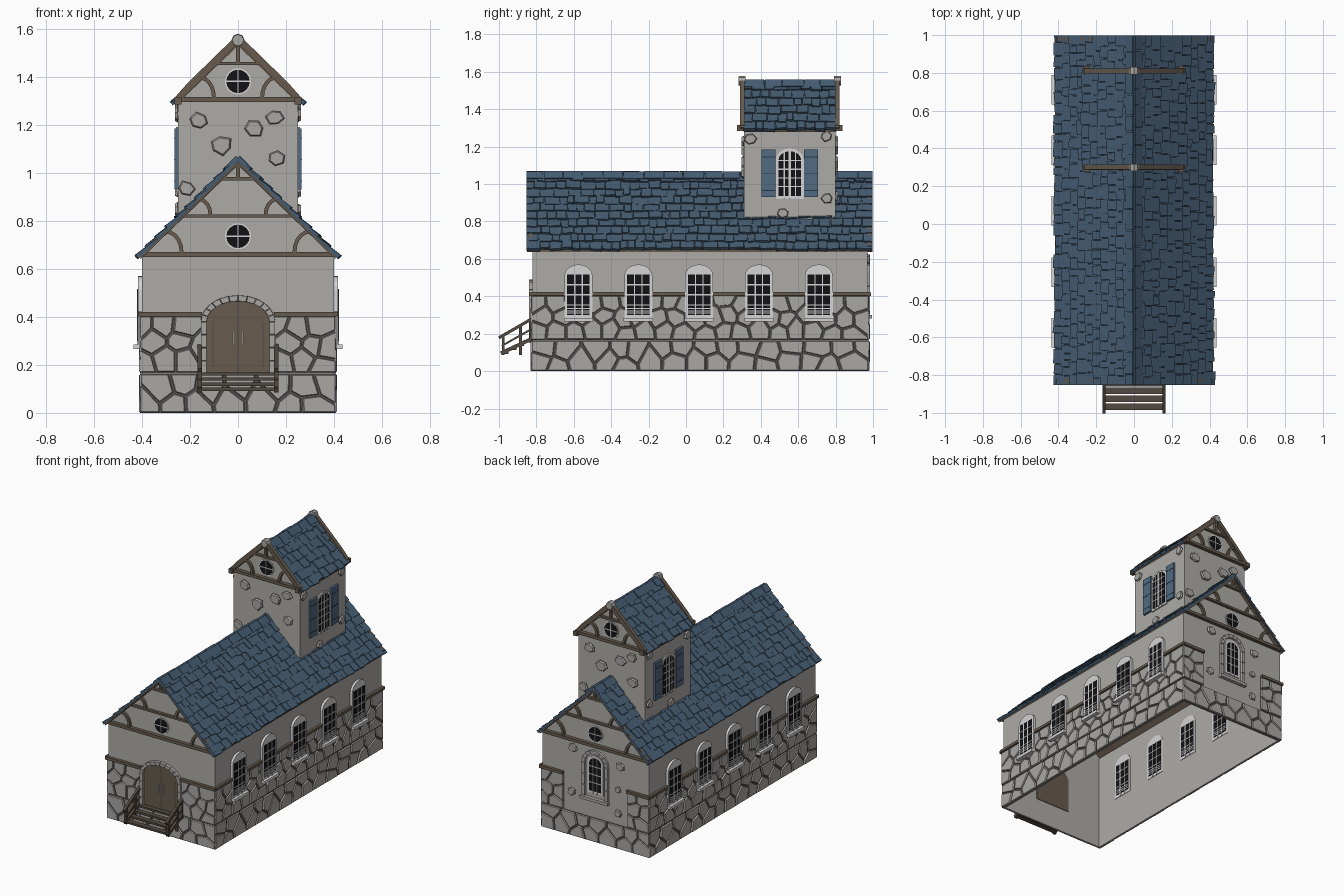
import bpy, bmesh, math, random
from mathutils import Matrix, Vector

if "Cube" in bpy.data.objects:
    bpy.data.objects.remove(bpy.data.objects["Cube"])
random.seed(7)

COLORS = {"plaster": (.42, .41, .385), "stone": (.40, .39, .37), "mortar": (.10, .093, .083),
          "timber": (.135, .105, .078), "dark_timber": (.085, .067, .052), "slate_blue": (.062, .112, .175),
          "slate_gap": (.022, .036, .055), "white_trim": (.66, .66, .66), "black_glass": (.006, .006, .008),
          "shutter_blue": (.085, .145, .225)}
MATS = {}
for n, c in COLORS.items():
    MATS[n] = bpy.data.materials.new(n)
    MATS[n].diffuse_color = (*c, 1)
parts = {}


def axes(U, V, origin):
    N = U.cross(V)
    m = Matrix((U, V, N)).transposed().to_4x4()
    m.translation = origin
    return m


def frame(face, dist):
    """Wall frame: u along the wall, v up, d outwards."""
    U = {"front": (1, 0, 0), "right": (0, 1, 0), "back": (-1, 0, 0), "left": (0, -1, 0)}[face]
    U, Z = Vector(U), Vector((0, 0, 1))
    return axes(U, Z, U.cross(Z) * dist)


def prism(name, mat, fr, poly, d0, d1, inset=0.0):
    if (name, mat) not in parts:
        parts[(name, mat)] = bmesh.new()
    bm, n = parts[(name, mat)], len(poly)
    cu, cv = sum(p[0] for p in poly) / n, sum(p[1] for p in poly) / n
    k = 1 - inset
    lo = [bm.verts.new(fr @ Vector((u, v, d0))) for u, v in poly]
    hi = [bm.verts.new(fr @ Vector((cu + (u - cu) * k, cv + (v - cv) * k,
                                    d1(u, v) if callable(d1) else d1))) for u, v in poly]
    bm.faces.new(lo[::-1])
    bm.faces.new(hi)
    for i in range(n):
        j = (i + 1) % n
        bm.faces.new((lo[i], lo[j], hi[j], hi[i]))


def rect(u0, u1, v0, v1):
    return [(u0, v0), (u1, v0), (u1, v1), (u0, v1)]


def circle(u, v, r, n=16):
    return [(u + r * math.cos(2 * math.pi * i / n), v + r * math.sin(2 * math.pi * i / n)) for i in range(n)]


def arch(c, hw, v0, spring, rise, n=10, jamb=1):
    right = [(c + hw, v0 + (spring - v0) * i / jamb) for i in range(jamb)]
    top = [(c + hw * math.cos(math.pi * i / n), spring + rise * math.sin(math.pi * i / n)) for i in range(n + 1)]
    return right + top + [(2 * c - u, v) for u, v in right[::-1]]


def strip(pts, w):
    L, R = [], []
    for i, p in enumerate(pts):
        a, b = Vector(pts[max(i - 1, 0)]), Vector(pts[min(i + 1, len(pts) - 1)])
        t = (b - a).normalized() * w / 2
        L.append((p[0] - t.y, p[1] + t.x))
        R.append((p[0] + t.y, p[1] - t.x))
    return R + L[::-1]


def ring(name, mat, fr, inner, outer, d0, d1, inset):
    for i in range(len(inner) - 1):
        prism(name, mat, fr, [outer[i], outer[i + 1], inner[i + 1], inner[i]], d0, d1, inset)


def clip(poly, mid, nrm):
    out = []
    for i, p in enumerate(poly):
        q = poly[(i + 1) % len(poly)]
        a, b = (p - mid).dot(nrm), (q - mid).dot(nrm)
        if a <= 0:
            out.append(p)
        if a * b < 0:
            out.append(p.lerp(q, a / (a - b)))
    return out


def masonry(fr, u0, u1, v0, v1, du, dv):
    """Irregular stones: cells of a jittered grid with mortar gaps."""
    prism("mortar_bed", "mortar", fr, rect(u0, u1, v0, v1), 0, .003)
    nu, nv = max(1, round((u1 - u0) / du)), max(1, round((v1 - v0) / dv))
    su, sv = (u1 - u0) / nu, (v1 - v0) / nv
    seeds = [Vector((u0 + su * (i + .5 + (.25 if j % 2 else -.25) + random.uniform(-.28, .28)),
                     v0 + sv * (j + .5 + random.uniform(-.3, .3)))) for i in range(nu) for j in range(nv)]
    for s in seeds:
        poly = [Vector(p) for p in rect(u0, u1, v0 + .002, v1 - .002)]
        for t in seeds:
            if t is not s and (t - s).length < 4 * max(su, sv):
                nrm = (t - s).normalized()
                poly = clip(poly, (s + t) / 2 - nrm * .0035, nrm)
        if len(poly) > 2:
            prism("wall_stones", "stone", fr, [tuple(p) for p in poly], .001, random.uniform(.009, .013), .09)


def loose_stones(fr, spots):
    for u, v, r in spots:
        a0 = random.random()
        poly = [(u + 1.15 * r * q * math.cos(a0 + i * math.pi / 3), v + r * q * math.sin(a0 + i * math.pi / 3))
                for i in range(6) for q in [random.uniform(.85, 1.15)]]
        prism("loose_stone_bed", "mortar", fr, poly, 0, .003)
        prism("loose_stones", "stone", fr, poly, 0, .012, .2)


def window(name, fr, c, hw, v0, spring, rise, base, cols=3, rows=4, rail=True):
    """Arched white surround, dark pane and glazing bars, seen from both sides."""
    prism(name + "_frame", "white_trim", fr, arch(c, hw, v0, spring, rise), -.013, base)
    g, top = hw - .015, spring + (rise * .1 if rail else rise * .7)
    pane = rect(c - g, c + g, v0 + .02, top) if rail else arch(c, g, v0 + .015, spring, rise - .015)
    prism(name + "_pane", "black_glass", fr, pane, -.015, base + .002)
    for i in range(1, cols):
        u = c - g + 2 * g * i / cols
        prism(name + "_bars", "white_trim", fr, rect(u - .003, u + .003, v0, top), -.017, base + .005)
    lines = [v0 + .02 + (top - v0 - .02) * j / rows for j in range(1, rows)]
    for v in lines + ([v0 + .03, v0 + .042, v0 + .054] if rail else []):
        prism(name + "_bars", "white_trim", fr, rect(c - g, c + g, v - .003, v + .003), -.017, base + .005)


def gable(fr, half, zb, zp, collars, braces, round_z):
    """Half-timbered gable with a round window."""
    B = lambda poly, d=.018: prism("gable_timbers", "timber", fr, poly, 0, d)
    edge = lambda z: half * (zp - z) / (zp - zb)
    B(rect(-half - .012, half + .012, zb - .01, zb + .01), .024)
    for z in collars:
        B(rect(-edge(z), edge(z), z - .007, z + .007))
    B(rect(-.008, .008, collars[-1], zp - .01))
    for s in (-1, 1):
        B(strip([(s * half, zb), (0, zp)], .02), .02)
        for bx, bz, w, h in braces:
            B(strip([(s * (bx + w * (1 - math.cos(t * math.pi / 10))), bz + h * math.sin(t * math.pi / 10))
                     for t in range(6)], .016))
    prism("round_window_frame", "white_trim", fr, circle(0, round_z, .055), -.013, .006)
    prism("round_window_pane", "black_glass", fr, circle(0, round_z, .049), -.014, .008)
    for poly in (rect(-.05, .05, round_z - .003, round_z + .003), rect(-.003, .003, round_z - .05, round_z + .05)):
        prism("round_window_bars", "white_trim", fr, poly, -.015, .011)


def roof(name, half, ze, zr, y0, y1, rows):
    """Boarded chevron covered with overlapping random slates."""
    t = .012
    prism(name + "_boards", "timber", frame("front", 0), [(half, ze), (0, zr), (-half, ze), (-half, ze - t),
                                                          (0, zr - t), (half, ze - t)], -y1 + .004, -y0 - .004)
    L = math.hypot(half, zr - ze)
    for s in (1, -1):
        V = Vector((-s * half, 0, zr - ze)).normalized()
        fr = axes(Vector((0, s, 0)), V, Vector((s * half, 0, ze)))
        a, b = sorted((s * y0, s * y1))
        prism(name + "_underlay", "slate_gap", fr, rect(a + .003, b - .003, 0, L), -.001, .005)
        row = L / rows
        for r in range(rows + 1):
            u = a
            while u < b - .001:
                cap = r == rows
                e = u + (random.uniform(.08, .12) if cap else random.uniform(.035, .085))
                e = b if e > b - .03 else e
                v0 = (L - .045) if cap else r * row - random.uniform(0, .012)
                v1 = L + .008 if cap else min(v0 + row * 1.25, L)
                h = random.uniform(.016, .021) if cap else random.uniform(.013, .021)
                top = (lambda u_, v_, h=h: h) if cap else \
                    (lambda u_, v_, h=h, v0=v0, v1=v1: h - .01 * (v_ - v0) / (v1 - v0))
                k = random.uniform(-.006, .006) * (not cap)
                prism(name + "_slates", "slate_blue", fr,
                      [(u + .002, v0), (e - .002, v0 + k), (e - .002, v1), (u + .002, v1)], 0, top)
                u = e


# Nave walls: open underneath, thin shell
FR, BK = frame("front", .82), frame("back", .97)
for fr in (FR, BK):
    prism("nave_walls", "plaster", fr, [(-.40, 0), (.40, 0), (.40, .645), (0, 1.037), (-.40, .645)], -.01, 0)
    masonry(fr, -.408, .408, 0, .163, .12, .08)
    gable(fr, .40, .66, 1.045, (.82, .975), ((.235, .67, .065, .085), (.115, .827, .055, .065)), .735)
for fr, e in ((FR, .15), (BK, .24)):
    for a, b in ((-.408, -e), (e, .408)):
        masonry(fr, a, b, .167, .405, .095, .08)
        prism("wall_beams", "timber", fr, rect(min(a, b) - .006 * (a < 0), b + .006 * (b > .4), .402, .421), 0, .02)

# Long sides with five windows each
for face, s in (("right", 1), ("left", -1)):
    fr = frame(face, .40)
    a, b = sorted((-.82 * s, .97 * s))
    prism("nave_walls", "plaster", fr, rect(a, b, 0, .65), -.01, 0)
    masonry(fr, a - .008, b + .008, 0, .163, .12, .08)
    masonry(fr, a - .008, b + .008, .167, .405, .1, .08)
    cs = sorted(s * y for y in (-.575, -.255, .07, .39, .71))
    stops = [a - .012] + [q for c in cs for q in (c - .075, c + .075)] + [b + .012]
    for p, q in zip(stops[::2], stops[1::2]):
        prism("wall_beams", "timber", fr, rect(p, q, .405, .423), 0, .018)
    for c in cs:
        window("side_window", fr, c, .075, .28, .51, .06, .016)
        prism("window_sills", "white_trim", fr, rect(c - .078, c + .078, .265, .285), 0, .036)

# Back window in a stone niche
window("back_window", BK, 0, .06, .33, .53, .055, .006, 3, 4, False)
ring("back_niche", "stone", BK, arch(0, .075, .30, .53, .07, 8, 3), arch(0, .1, .30, .53, .095, 8, 3), 0, .014, .06)
prism("back_niche_sill", "stone", BK, rect(-.105, .105, .28, .30), 0, .025)
loose_stones(BK, [(-.17, .6, .03), (.19, .56, .03), (-.18, .3, .028), (.17, .24, .025), (.17, .4, .022)])

# Door with stone surround
prism("door", "timber", FR, arch(0, .132, .163, .38, .085, 14), -.014, .006)
ring("door_surround", "stone", FR, arch(0, .13, .163, .38, .085, 12, 4), arch(0, .155, .163, .38, .11, 12, 4), 0, .02, .07)
prism("door_seam", "dark_timber", FR, rect(-.002, .002, .165, .462), 0, .008)
for s in (-1, 1):
    prism("door_grooves", "dark_timber", FR, rect(s * .105 - .002, s * .105 + .002, .19, .38), 0, .0075)
    prism("door_handles", "white_trim", FR, rect(s * .02 - .003, s * .02 + .003, .28, .34), 0, .018)

# Wooden stairs with railings
SIDE = frame("right", 0)
for i in range(4):
    y, z = -.985 + i * .042, .092 + i * .021
    prism("stair_treads", "dark_timber", SIDE, rect(y, y + .036, z, z + .013), -.16, .16)
for s in (-1, 1):
    d0, d1 = sorted((s * .15, s * .168))
    for poly in (strip([(-.99, .095), (-.82, .175)], .02), strip([(-1, .178), (-.82, .282)], .016),
                 strip([(-.985, .135), (-.82, .228)], .01), rect(-.985, -.97, .085, .195),
                 rect(-.893, -.878, .085, .25), rect(-.837, -.822, .15, .275)):
        prism("stair_railings", "dark_timber", SIDE, poly, d0, d1)

# Tower walls, gables and loose stones
TF, TB = frame("front", -.31), frame("back", .80)
for fr in (TF, TB):
    prism("tower_walls", "plaster", fr, [(-.25, .80), (.25, .80), (.25, 1.289), (0, 1.528), (-.25, 1.289)], -.01, 0)
    gable(fr, .25, 1.305, 1.55, (1.455,), ((.10, 1.31, .055, .085),), 1.38)
    for s in (-1, 1):  # barge boards with flared feet
        prism("barge_boards", "timber", fr, strip([(s * .262, 1.295), (s * .2, 1.365), (0, 1.56)], .026), -.004, .022)
        prism("barge_feet", "timber", fr, rect(s * .25 - .014, s * .25 + .014, 1.285, 1.315), -.005, .036)
    prism("gable_finials", "stone", fr, circle(0, 1.552, .027, 8), -.008, .03, .1)
    loose_stones(fr, [(-.163, 1.215, .036), (-.07, 1.115, .042), (.07, 1.185, .036), (.155, 1.23, .034),
                      (.16, 1.06, .036), (-.215, .935, .032)])

# Tower sides with shuttered windows
for face, s in (("right", 1), ("left", -1)):
    fr = frame(face, .25)
    a, b = sorted((.31 * s, .80 * s))
    prism("tower_walls", "plaster", fr, rect(a, b, .79, 1.289), -.01, 0)
    c = .555 * s
    window("tower_window", fr, c, .075, .92, 1.13, .06, .008, 4, 5, False)
    prism("tower_window_post", "white_trim", fr, rect(c - .006, c + .006, .93, 1.18), 0, .014)
    for t in (-1, 1):
        u0, u1 = sorted((c + t * .077, c + t * .15))
        prism("shutters", "shutter_blue", fr, rect(u0, u1, .93, 1.185), 0, .014)
        for z in (.965, 1.055, 1.145):
            prism("shutter_gaps", "slate_gap", fr, rect(u0, u1, z - .002, z + .002), 0, .0155)
    loose_stones(fr, [(s * .345, 1.24, .03), (s * .75, 1.255, .03), (s * .755, .925, .028), (s * .52, .845, .03)])

# Roofs
roof("nave_roof", .407, .65, 1.05, -.855, 1.0, 10)
roof("tower_roof", .262, 1.29, 1.54, .305, .805, 6)

# Turn every collected part into an object
for (name, mat), bm in parts.items():
    bmesh.ops.recalc_face_normals(bm, faces=bm.faces)
    me = bpy.data.meshes.new(name)
    bm.to_mesh(me)
    bm.free()
    me.materials.append(MATS[mat])
    bpy.context.collection.objects.link(bpy.data.objects.new(name, me))

for m in bpy.data.materials:
    if m.users and not m.is_grease_pencil:
        m.use_nodes = True
        m.node_tree.nodes["Principled BSDF"].inputs["Base Color"].default_value = m.diffuse_color
